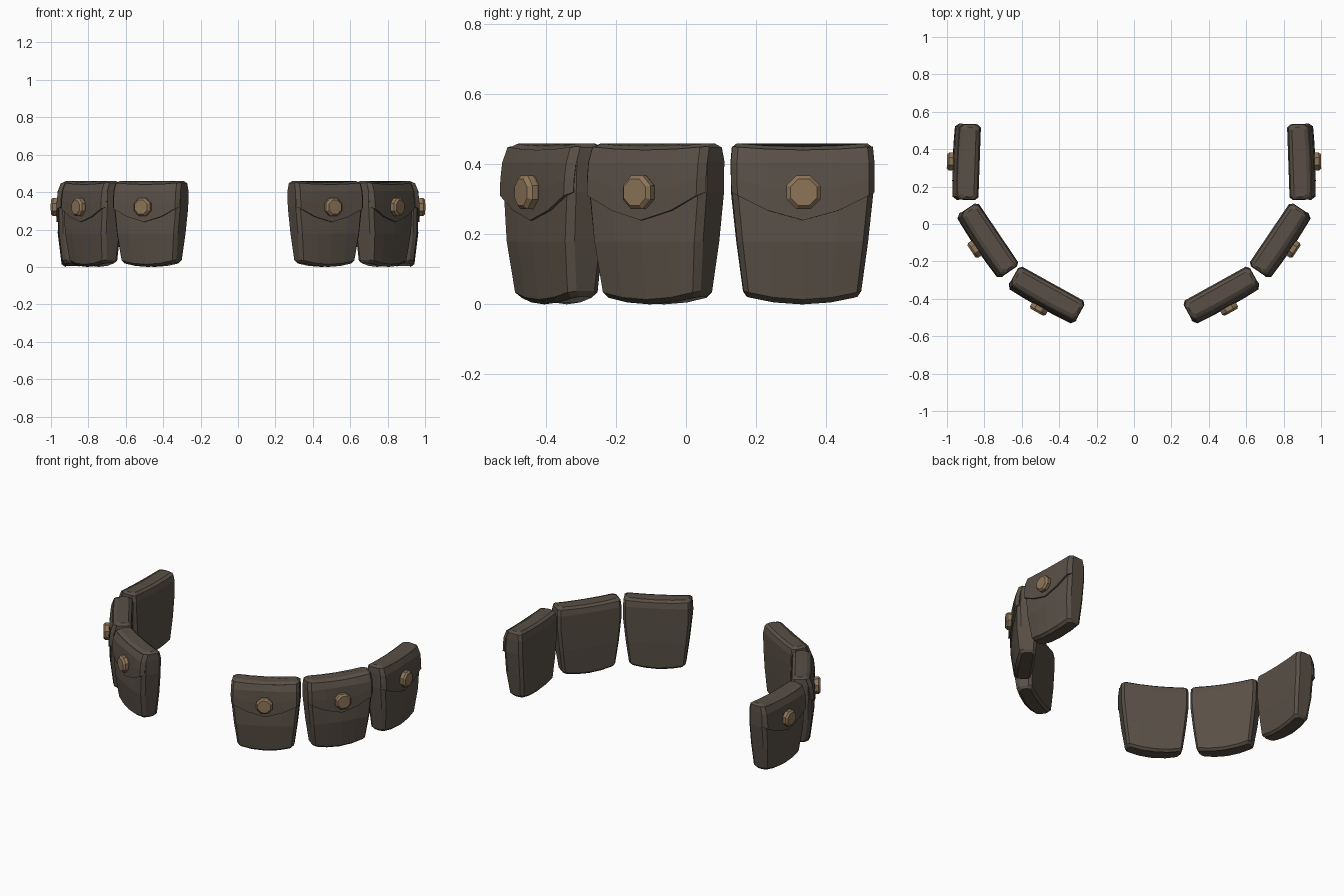
import bpy, math
from mathutils import Matrix

if "Cube" in bpy.data.objects:
    bpy.data.objects.remove(bpy.data.objects["Cube"])


def material(name, rgb):
    m = bpy.data.materials.new(name)
    m.diffuse_color = (*rgb, 1)
    m.use_nodes = True
    m.node_tree.nodes["Principled BSDF"].inputs["Base Color"].default_value = m.diffuse_color
    return m


LEATHER = material("dark_brown_leather", (0.100, 0.080, 0.062))
BRASS = material("dull_brass", (0.27, 0.18, 0.10))


def make_mesh(name, verts, faces, mat):
    me = bpy.data.meshes.new(name)
    me.from_pydata(verts, [], faces)
    me.materials.append(mat)
    return me


def bridge(rings, n):
    """Quads between consecutive closed rings plus both end caps."""
    faces = [(r * n + i, r * n + (i + 1) % n, (r + 1) * n + (i + 1) % n, (r + 1) * n + i)
             for r in range(rings - 1) for i in range(n)]
    faces.append(tuple(reversed(range(n))))
    faces.append(tuple(range((rings - 1) * n, rings * n)))
    return faces


# Pouch body: stacked chamfered rectangles (z, end lift, half width, front, back, bulge)
ROWS = [(0.000, 0.022, 0.158, 0.020, 0.045, 0.008),
        (0.014, 0.024, 0.168, 0.036, 0.060, 0.012),
        (0.180, 0.000, 0.187, 0.053, 0.068, 0.016),
        (0.320, 0.000, 0.202, 0.056, 0.070, 0.007),
        (0.405, 0.005, 0.203, 0.054, 0.070, 0.007),
        (0.438, 0.010, 0.200, 0.042, 0.062, 0.006),
        (0.450, 0.010, 0.186, 0.020, 0.045, 0.005)]
COLS = [-0.92, -0.5, 0, 0.5, 0.92]
verts = []
for z, lift, w, df, db, b in ROWS:
    front = [(u, -df - b * (1 - u * u)) for u in COLS]
    back = [(u, db) for u in reversed(COLS)]
    ring = front + [(1, -df + 0.02), (1, db - 0.018)] + back + [(-1, db - 0.018), (-1, -df + 0.02)]
    verts += [(u * w, y, z + lift * u * u) for u, y in ring]
body_mesh = make_mesh("pouch_body", verts, bridge(len(ROWS), 14), LEATHER)

# Flap: curved front plate with a drooping lower edge
FC = [-1] + COLS + [1]
verts = []
for r in range(4):
    for u in FC:
        low = 0.24 + 0.08 * abs(u) ** 1.5
        z = (0.441 + 0.01 * u * u, 0.405, (0.405 + low) / 2, low)[r]
        y = (0.044, 0.060, 0.066, 0.068)[r] + 0.007 * (1 - u * u)
        if abs(u) == 1:
            y -= 0.022
        verts.append((u * (0.201, 0.205, 0.205, 0.204)[r], -y, z))
n = len(FC)
faces = [((r + 1) * n + c, (r + 1) * n + c + 1, r * n + c + 1, r * n + c)
         for r in range(3) for c in range(n - 1)]
flap_mesh = make_mesh("pouch_flap", verts, faces, LEATHER)

# Button: eight-sided stud with a chamfered face
verts = []
for y, rad in [(-0.06, 0.046), (-0.078, 0.052), (-0.094, 0.052), (-0.105, 0.041)]:
    for i in range(8):
        a = math.tau * (i + 0.5) / 8
        verts.append((rad * math.cos(a), y, 0.32 + rad * math.sin(a)))
button_mesh = make_mesh("button", verts, bridge(4, 8), BRASS)


def place(name, mesh, mat):
    ob = bpy.data.objects.new(name, mesh)
    ob.matrix_world = mat
    bpy.context.collection.objects.link(ob)
    return ob


# Three pouches on each side, fanned around the waist (x, y, turn)
for label, x, y, turn in [("side", 0.895, 0.332, 92), ("middle", 0.782, -0.088, 56),
                          ("front", 0.468, -0.380, 29)]:
    for side, s in (("right", 1), ("left", -1)):
        m = Matrix.Translation((s * x, y, 0)) @ Matrix.Rotation(s * math.radians(turn), 4, 'Z')
        tag = f"{side}_{label}"
        place(f"{tag}_pouch", body_mesh, m)
        flap = place(f"{tag}_flap", flap_mesh, m)
        mod = flap.modifiers.new("thickness", 'SOLIDIFY')
        mod.thickness = 0.014
        mod.offset = -1
        place(f"{tag}_button", button_mesh, m)
